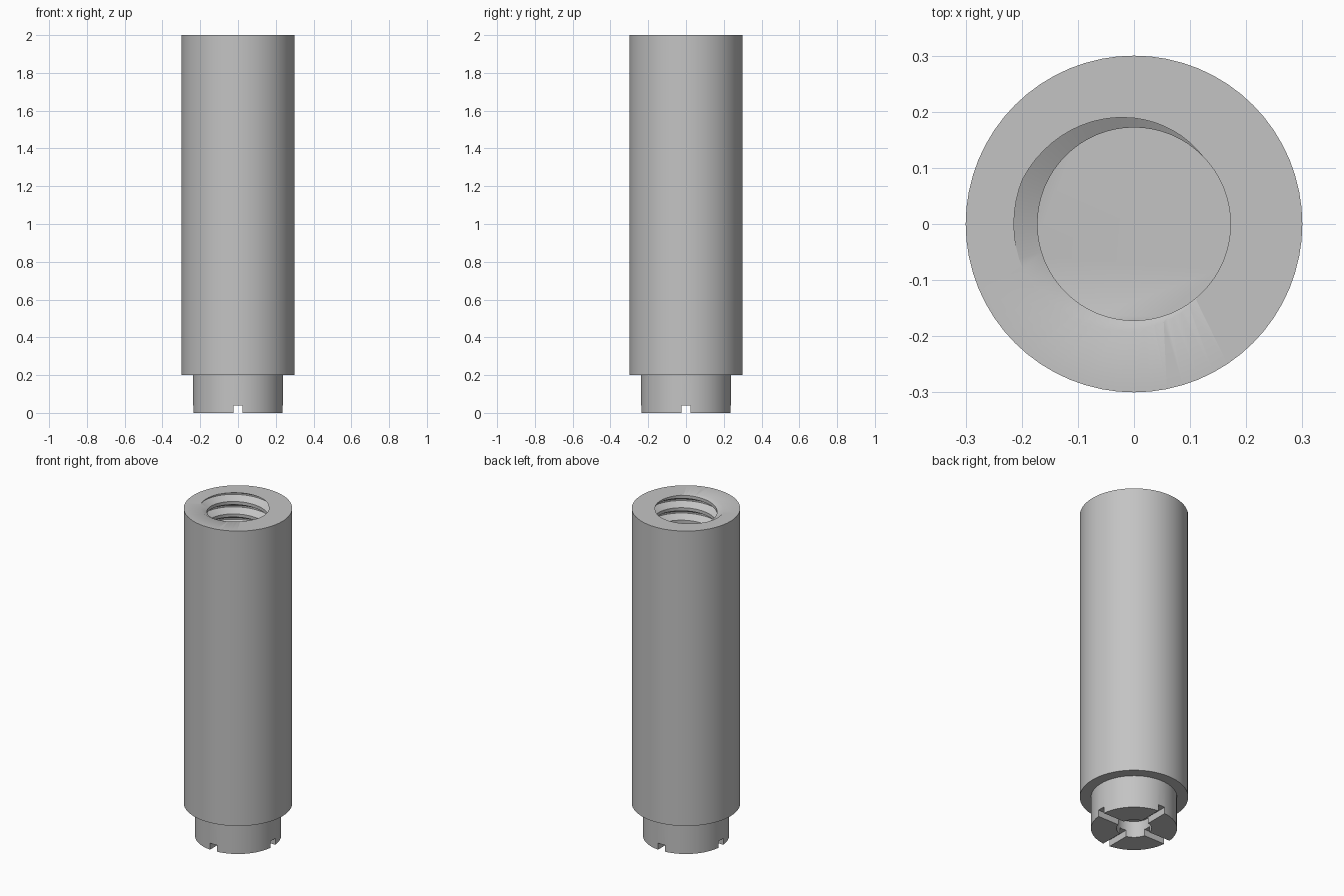
import bpy, bmesh, math
from mathutils import Vector

cube = bpy.data.objects.get("Cube")
if cube:
    bpy.data.objects.remove(cube)

SEGS = 64
PITCH, MINOR, MAJOR = 0.076, 0.172, 0.214
TOP, FLOOR = 2.0, 1.0

metal = bpy.data.materials.new("grey metal")
metal.use_nodes = True
GREY = (0.55, 0.55, 0.55, 1)
metal.diffuse_color = GREY
metal.node_tree.nodes["Principled BSDF"].inputs["Base Color"].default_value = GREY


def make_object(name, bm):
    bmesh.ops.recalc_face_normals(bm, faces=bm.faces)
    mesh = bpy.data.meshes.new(name)
    bm.to_mesh(mesh)
    bm.free()
    mesh.materials.append(metal)
    obj = bpy.data.objects.new(name, mesh)
    bpy.context.collection.objects.link(obj)
    return obj


def lathe(name, profile):
    """Revolve (radius, z) points; the first and last lie on the axis."""
    bm = bmesh.new()
    verts = [bm.verts.new((r, 0, z)) for r, z in profile]
    edges = [bm.edges.new(pair) for pair in zip(verts, verts[1:])]
    bmesh.ops.spin(bm, geom=verts + edges, cent=(0, 0, 0), axis=(0, 0, 1),
                   angle=math.tau, steps=SEGS, use_duplicate=False)
    bmesh.ops.remove_doubles(bm, verts=bm.verts, dist=1e-5)
    return make_object(name, bm)


def box(name, size, centre):
    bm = bmesh.new()
    bmesh.ops.create_cube(bm, size=1)
    bmesh.ops.scale(bm, vec=size, verts=bm.verts)
    bmesh.ops.translate(bm, vec=centre, verts=bm.verts)
    return make_object(name, bm)


def screw_cutter():
    """Right-hand helix with flat crests and roots, trimmed flat at both ends."""
    bm = bmesh.new()
    # (radius, fraction of pitch) across one thread, root centred on zero
    section = [(MINOR, -0.375), (MAJOR, -0.06), (MAJOR, 0.06), (MINOR, 0.375)]
    turns = int((TOP - FLOOR) / PITCH) + 5
    start = TOP - (turns - 2.5) * PITCH      # root meets the top face on -x
    rows = []
    for i in range(turns * SEGS + 1):
        a = math.tau * i / SEGS
        z = start + PITCH * i / SEGS
        rows.append([bm.verts.new((r * math.cos(a), r * math.sin(a), z + f * PITCH))
                     for r, f in section])
    for i in range(turns * SEGS):
        for k in range(3):
            bm.faces.new((rows[i][k], rows[i + 1][k], rows[i + 1][k + 1], rows[i][k + 1]))
        if i + SEGS < turns * SEGS:
            bm.faces.new((rows[i][3], rows[i + 1][3],
                          rows[i + 1 + SEGS][0], rows[i + SEGS][0]))
    for height, up in ((TOP + 0.01, 1), (FLOOR, -1)):
        cut = bmesh.ops.bisect_plane(
            bm, geom=bm.verts[:] + bm.edges[:] + bm.faces[:], dist=1e-6,
            plane_co=(0, 0, height), plane_no=Vector((0, 0, up)), clear_outer=True)
        rim = [e for e in cut["geom_cut"] if isinstance(e, bmesh.types.BMEdge)]
        bmesh.ops.contextual_create(bm, geom=rim)
    return make_object("thread_cutter", bm)


# Long barrel with a short stepped collar and a blind bore beneath
standoff = lathe("standoff_body", [
    (0, 0.1), (0.097, 0.1), (0.097, 0), (0.238, 0),
    (0.238, 0.2), (0.3, 0.2), (0.3, TOP), (0, TOP)])

# Threaded hole and crossed slots in the collar
cutters = [screw_cutter(),
           box("slot_cutter_x", (0.6, 0.046, 0.08), (0, 0, 0)),
           box("slot_cutter_y", (0.046, 0.6, 0.08), (0, 0, 0))]
for cutter in cutters:
    cutter.hide_render = True
    mod = standoff.modifiers.new(cutter.name, "BOOLEAN")
    mod.operation = "DIFFERENCE"
    mod.solver = "EXACT"
    mod.object = cutter

bpy.context.view_layer.objects.active = standoff
standoff.select_set(True)
for cutter in cutters:
    bpy.ops.object.modifier_apply(modifier=cutter.name)
    bpy.data.objects.remove(cutter)
bpy.ops.object.select_all(action="DESELECT")
standoff.select_set(True)
bpy.ops.object.shade_smooth_by_angle(angle=math.radians(30))
